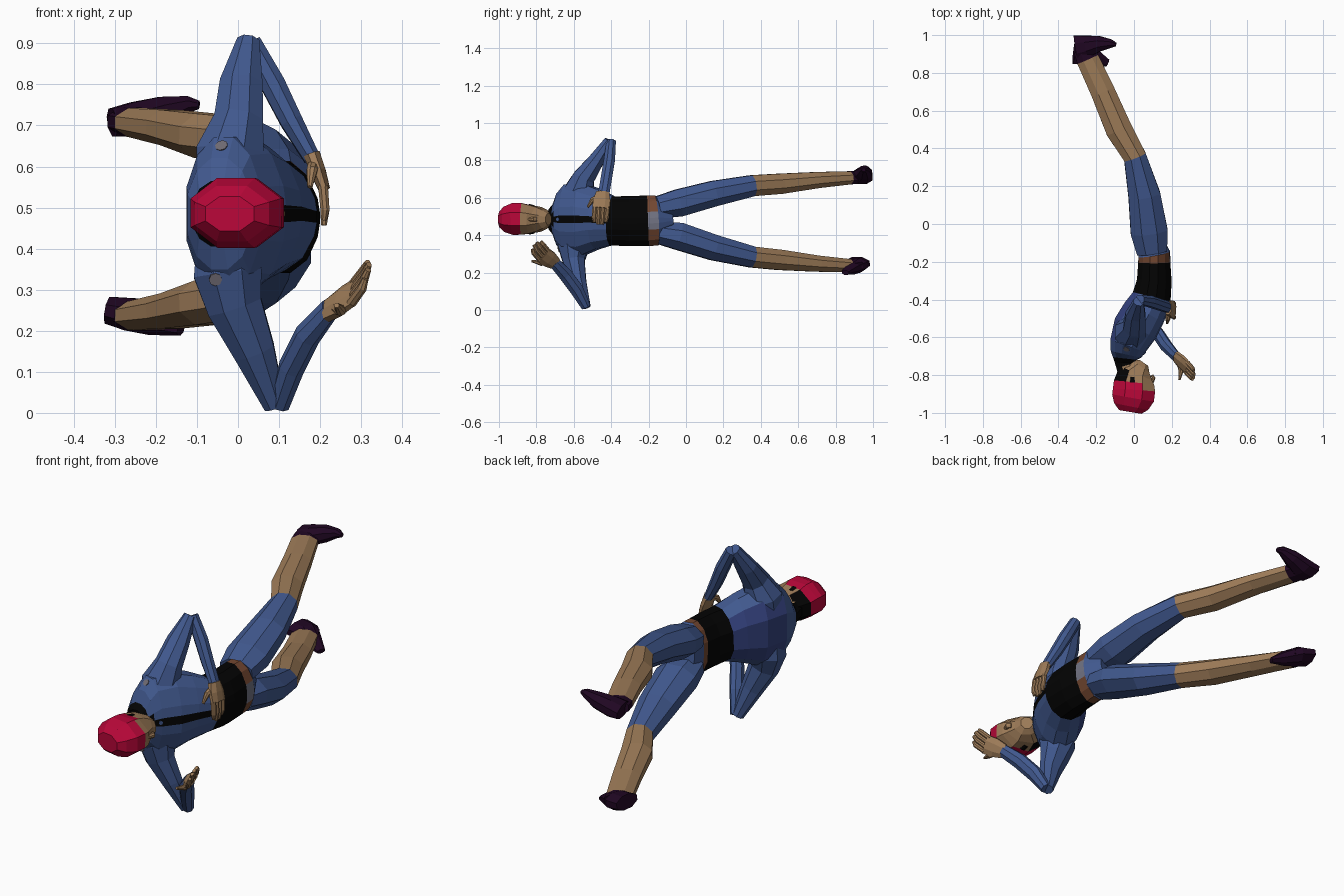
import bpy, bmesh
from math import sin, cos, pi, radians
from mathutils import Vector

cube = bpy.data.objects.get("Cube")
if cube:
    bpy.data.objects.remove(cube, do_unlink=True)


def material(name, *rgb):
    m = bpy.data.materials.new(name)
    m.use_nodes = True
    m.diffuse_color = (*rgb, 1)
    m.node_tree.nodes["Principled BSDF"].inputs["Base Color"].default_value = (*rgb, 1)
    return m


BLUE = material("suit blue", .053, .1, .275)
INDIGO = material("back panel indigo", .034, .054, .21)
SKIN = material("skin", .34, .2, .098)
BLACK = material("black", .001, .001, .001)
RED = material("cap red", .48, .002, .04)
SHOE = material("shoe purple", .014, .002, .016)
BROWN = material("belt brown", .17, .062, .03)
GREY = material("buckle grey", .17, .175, .23)
TAUPE = material("patch taupe", .16, .145, .17)

X, Z = Vector((1, 0, 0)), Vector((0, 0, 1))
EIGHT = [pi * (k + .5) / 4 for k in range(8)]


def loft(name, rings, mats, ref=Z, angles=EIGHT, rule=None):
    """Skin rings (x, y, z, half size along ref, half size across it)."""
    bm = bmesh.new()
    pts = [Vector(r[:3]) for r in rings]
    grow = 1 / cos(pi / 8) if angles is EIGHT else 1
    loops = []
    for i, r in enumerate(rings):
        t = (pts[min(i + 1, len(pts) - 1)] - pts[max(i - 1, 0)]).normalized()
        u = (ref - t * ref.dot(t)).normalized()
        v = t.cross(u)
        loops.append([bm.verts.new(pts[i] + grow * (u * r[3] * sin(a) + v * r[4] * cos(a)))
                      for a in angles])
    n = len(angles)
    for i in range(len(loops) - 1):
        for k in range(n):
            j = (k + 1) % n
            f = bm.faces.new((loops[i][k], loops[i][j], loops[i + 1][j], loops[i + 1][k]))
            if rule:
                f.material_index = rule(i, k, f.calc_center_median())
    for i, ring in ((0, loops[0]), (len(loops) - 2, loops[-1])):
        f = bm.faces.new(ring)
        if rule:
            f.material_index = rule(i, 0, f.calc_center_median())
    bmesh.ops.recalc_face_normals(bm, faces=bm.faces)
    mesh = bpy.data.meshes.new(name)
    bm.to_mesh(mesh)
    bm.free()
    for m in mats:
        mesh.materials.append(m)
    ob = bpy.data.objects.new(name, mesh)
    bpy.context.collection.objects.link(ob)
    return ob


# Torso: the narrow front facet carries the placket, lower rings the belt
half = [6, 20, 48, 76, 104, 132, 160]
TORSO_ANGLES = [radians(a) for a in half] + [radians(360 - a) for a in reversed(half)]
FRONT, BACK = len(half) * 2 - 1, len(half) - 1


def torso_rule(i, k, c):
    near_front = k in (FRONT - 1, FRONT, 0)
    if i in (0, 6, 7) or (i == 1 and near_front):
        return 1
    if i == 8:
        return 3 if near_front else 2
    if i < 6 and k == FRONT:
        return 1
    if i in (3, 4, 5) and abs(k - BACK) < 2:
        return 4
    return 0


loft("torso", [
    (-.05, -.735, .485, .055, .05), (-.05, -.712, .485, .082, .066),
    (-.045, -.69, .485, .14, .085),
    (-.035, -.645, .485, .192, .102), (.005, -.55, .485, .198, .125),
    (.05, -.47, .485, .165, .12), (.09, -.395, .477, .135, .108),
    (.105, -.30, .475, .138, .095), (.105, -.203, .477, .14, .088),
    (.105, -.16, .48, .138, .088), (.085, -.085, .485, .065, .066)],
    [BLUE, BLACK, BROWN, GREY, INDIGO], angles=TORSO_ANGLES, rule=torso_rule)

# Neck, dark hair behind it
loft("neck", [(-.055, -.70, .485, .05, .055), (-.045, -.75, .485, .045, .05),
              (-.02, -.81, .485, .05, .06)], [SKIN, BLACK],
     rule=lambda i, k, c: 1 if c.x < -.06 or c.y > -.74 else 0)


# Head with a close fitting cap
def head_rule(i, k, c):
    if i < 3 or (i == 3 and c.x < .06):
        return 1
    return 2 if c.x < -.04 else 0


loft("head", [
    (-.02, -.995, .485, .042, .06), (-.015, -.965, .485, .068, .092),
    (-.005, -.92, .487, .085, .112), (0, -.88, .487, .084, .112),
    (0, -.84, .485, .077, .107), (.01, -.79, .485, .066, .094),
    (.038, -.755, .485, .05, .055), (.052, -.735, .485, .03, .028)],
    [SKIN, RED, BLACK], rule=head_rule)
loft("nose", [(.092, -.85, .485, .008, .008), (.104, -.815, .485, .013, .01),
              (.094, -.80, .485, .011, .008)], [SKIN])
for s, side in ((1, "upper"), (-1, "lower")):
    loft(side + "_ear", [(-.008, -.84, .485 + s * .074, .008, .014),
                         (-.008, -.812, .485 + s * .068, .008, .011)], [BLACK])

# Legs: one set of stations, separate heights, ending in a shoe cuff
STATIONS = [(.095, -.15, .06, .08), (.08, -.04, .073, .098), (.055, .15, .068, .085),
            (.005, .355, .056, .06), (-.08, .50, .054, .07), (-.165, .70, .043, .064),
            (-.245, .872, .035, .06), (-.265, .925, .035, .056)]
HEIGHTS = {"upper": (.548, .572, .623, .665, .675, .695, .707, .71),
           "lower": (.415, .395, .333, .283, .268, .248, .237, .24)}
for side, zs in HEIGHTS.items():
    loft(side + "_leg", [(x, y, z, a, b) for (x, y, a, b), z in zip(STATIONS, zs)],
         [BLUE, SKIN, SHOE], rule=lambda i, k, c: 2 if i > 5 else int(i > 2))

# Shoes, toes towards the body's front
loft("upper_shoe", [
    (-.306, .93, .707, .034, .068), (-.25, .94, .715, .042, .058),
    (-.18, .955, .735, .036, .04), (-.12, .955, .752, .02, .022),
    (-.095, .95, .75, .01, .01)], [SHOE])
loft("lower_shoe", [
    (-.316, .915, .25, .033, .068), (-.26, .908, .24, .04, .062),
    (-.20, .878, .22, .032, .04), (-.14, .852, .2, .012, .02)], [SHOE])

# Arms, bent at the elbows
loft("upper_side_upper_arm", [
    (-.03, -.585, .54, .07, .07), (-.02, -.575, .625, .083, .085),
    (.002, -.545, .71, .06, .058), (.008, -.48, .80, .052, .042),
    (.025, -.41, .905, .027, .027)], [BLUE], ref=X)
loft("upper_side_forearm", [
    (.03, -.40, .902, .026, .025), (.085, -.41, .80, .03, .03),
    (.13, -.425, .71, .027, .03), (.18, -.44, .62, .02, .03)], [BLUE], ref=X)
loft("lower_side_upper_arm", [
    (-.03, -.595, .43, .07, .07), (-.025, -.60, .34, .083, .085),
    (-.008, -.60, .26, .067, .058), (.04, -.575, .15, .05, .042),
    (.09, -.535, .016, .026, .025)], [BLUE], ref=X)
loft("lower_side_forearm", [
    (.10, -.535, .018, .024, .025), (.13, -.585, .11, .03, .036),
    (.17, -.645, .19, .03, .036), (.225, -.705, .255, .022, .03)], [BLUE], ref=X)


# Hands: palm, four fingers and a thumb
def hand(name, wrist, knuckle, tip, side, thumb):
    w, q, t = Vector(wrist), Vector(knuckle), Vector(tip)
    s = Vector(side).normalized()
    loft(name + "_palm", [(*w, .034, .02), (*w.lerp(q, .5), .046, .019), (*q, .046, .014)],
         [SKIN], ref=s)
    for k in range(4):
        off = s * (k - 1.5) * .023
        end = t + off * .85 + (q - t) * (.15 if k in (0, 3) else 0)
        mid = (q + t) / 2 + off + (q - w) * .08
        loft(f"{name}_finger_{k + 1}", [(*(q + off - (q - w) * .1), .0118, .012),
                                        (*mid, .0118, .011), (*end, .0098, .007)],
             [SKIN], ref=s)
    loft(name + "_thumb", [(*w.lerp(q, .2), .015, .014)]
         + [(*p, r, r) for p, r in zip(thumb, (.013, .006))], [SKIN], ref=s)


hand("upper_hand", (.18, -.445, .63), (.21, -.455, .545), (.209, -.46, .457), (0, 1, 0),
     [(.18, -.50, .59), (.175, -.525, .55)])
hand("lower_hand", (.22, -.70, .25), (.285, -.765, .295), (.318, -.805, .355), (.1, .7, .65),
     [(.25, -.775, .25), (.24, -.825, .262)])


# Thin patches laid on the surface found along a direction
def patch(name, start, direction, radius, mat):
    bpy.context.view_layer.update()
    hit, loc, normal, *_ = bpy.context.scene.ray_cast(
        bpy.context.evaluated_depsgraph_get(), start, direction)
    if hit:
        bpy.ops.mesh.primitive_cylinder_add(
            vertices=8, radius=radius, depth=.006, location=loc,
            rotation=normal.to_track_quat("Z", "Y").to_euler())
        bpy.context.object.name = name
        bpy.context.object.data.materials.append(mat)


patch("upper_shoulder_patch", (-.04, -1.5, .65), (0, 1, 0), .016, TAUPE)
patch("lower_shoulder_patch", (-.055, -1.5, .325), (0, 1, 0), .016, TAUPE)
patch("collar_button", (1, -.685, .485), (-1, 0, 0), .01, BLUE)
